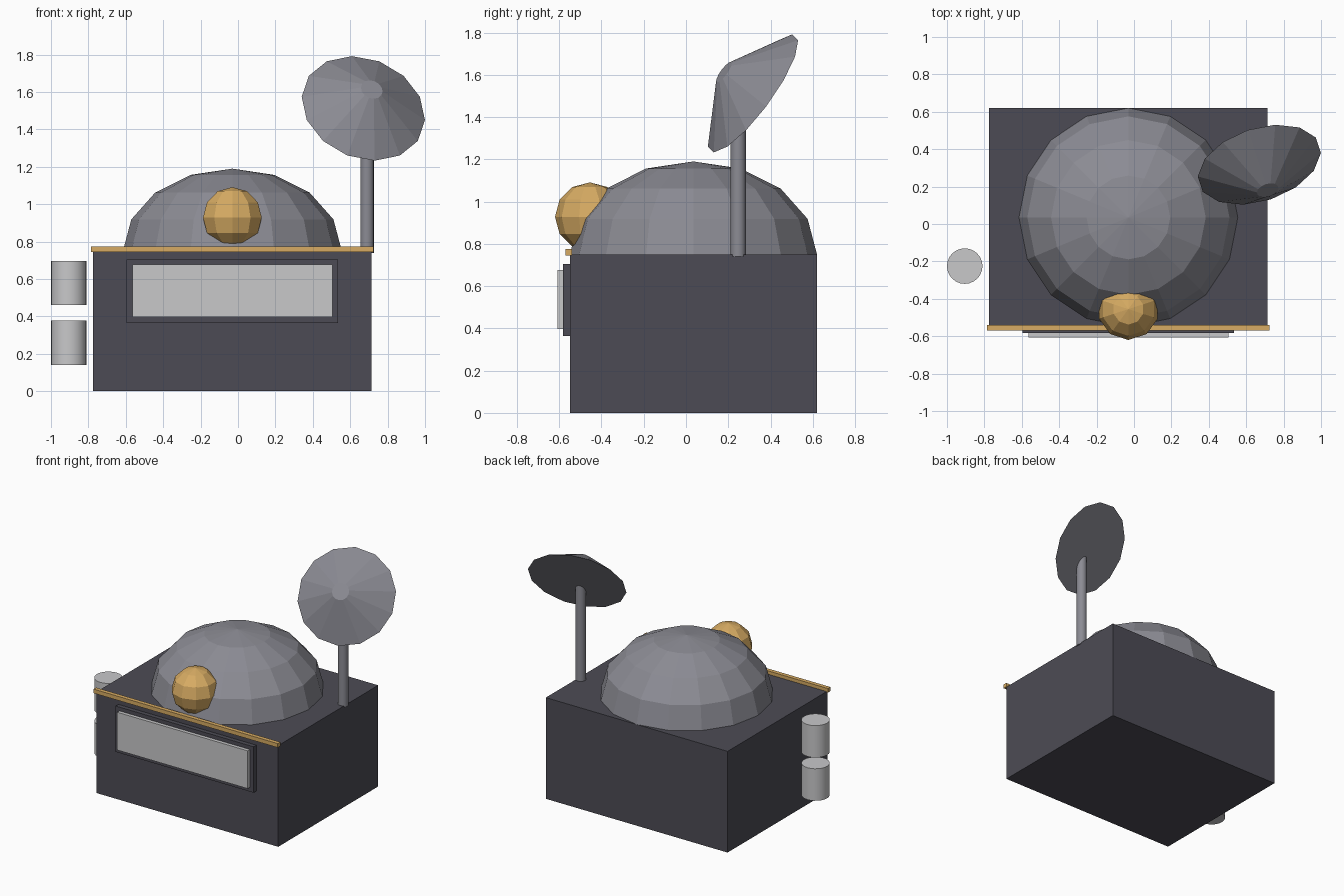
import bpy
import bmesh
import math
from mathutils import Matrix, Vector

if "Cube" in bpy.data.objects:
    bpy.data.objects.remove(bpy.data.objects["Cube"])


def material(name, rgb):
    m = bpy.data.materials.new(name)
    m.diffuse_color = (*rgb, 1)
    m.use_nodes = True
    m.node_tree.nodes["Principled BSDF"].inputs["Base Color"].default_value = m.diffuse_color
    return m


CHARCOAL = material("charcoal", (0.073, 0.071, 0.09))
STEEL = material("steel grey", (0.26, 0.26, 0.295))
GOLD = material("warm gold", (0.68, 0.41, 0.125))
PALE = material("pale grey", (0.58, 0.58, 0.59))


def finish(name, bm, mat):
    me = bpy.data.meshes.new(name)
    bm.to_mesh(me)
    bm.free()
    me.materials.append(mat)
    ob = bpy.data.objects.new(name, me)
    bpy.context.collection.objects.link(ob)
    return ob


def box(name, lo, hi, mat):
    lo, hi = Vector(lo), Vector(hi)
    bm = bmesh.new()
    bmesh.ops.create_cube(bm, size=1, matrix=Matrix.Translation((lo + hi) / 2)
                          @ Matrix.Diagonal((*(hi - lo), 1)))
    return finish(name, bm, mat)


def cone(name, base, axis, height, r1, r2, sides, mat, smooth=False):
    """Capped cone or cylinder starting at base and running along axis."""
    axis = Vector(axis).normalized()
    bm = bmesh.new()
    mx = (Matrix.Translation(Vector(base) + axis * height / 2)
          @ axis.to_track_quat('Z', 'Y').to_matrix().to_4x4())
    bmesh.ops.create_cone(bm, cap_ends=True, segments=sides, radius1=r1,
                          radius2=r2, depth=height, matrix=mx)
    if smooth:
        for f in bm.faces:
            f.smooth = len(f.verts) == 4
        for e in bm.edges:
            e.smooth = e.calc_face_angle(0) < math.radians(40)
    return finish(name, bm, mat)


def ball(name, centre, scale, segs, rings, mat, cut=False):
    bm = bmesh.new()
    bmesh.ops.create_uvsphere(bm, u_segments=segs, v_segments=rings, radius=1)
    if cut:
        bmesh.ops.bisect_plane(bm, geom=bm.verts[:] + bm.edges[:] + bm.faces[:],
                               dist=1e-4, plane_co=(0, 0, 0),
                               plane_no=(0, 0, -1), clear_outer=True)
    bm.transform(Matrix.Translation(centre) @ Matrix.Diagonal((*scale, 1)))
    return finish(name, bm, mat)


# Main building and the trim along its front roof edge
box("building", (-0.775, -0.55, 0), (0.715, 0.62, 0.75), CHARCOAL)
box("roof_trim", (-0.785, -0.57, 0.745), (0.725, -0.54, 0.775), GOLD)

# Front window: frame with a pane standing proud of it
box("window_frame", (-0.595, -0.582, 0.365), (0.535, -0.54, 0.705), CHARCOAL)
box("window_pane", (-0.565, -0.608, 0.397), (0.505, -0.57, 0.677), PALE)

# Roof dome and the lamp ball on its front
ball("roof_dome", (-0.03, 0.035, 0.75), (0.585, 0.585, 0.44), 16, 8, STEEL, cut=True)
ball("lamp_ball", (-0.03, -0.455, 0.928), (0.165, 0.165, 0.163), 10, 6, GOLD)

# Dish on its post, tilted upward and forward
cone("dish_post", (0.69, 0.247, 0.74), (0, 0, 1), 0.72, 0.036, 0.036, 16, STEEL, smooth=True)
cone("dish", (0.67, 0.317, 1.512), (0.256, -0.779, 0.574), 0.176,
     0.341, 0.06, 14, STEEL)

# Two tanks stacked beside the left wall
for name, z in (("lower_tank", 0.14), ("upper_tank", 0.46)):
    cone(name, (-0.905, -0.225, z), (0, 0, 1), 0.237, 0.095, 0.095, 24, PALE, smooth=True)
